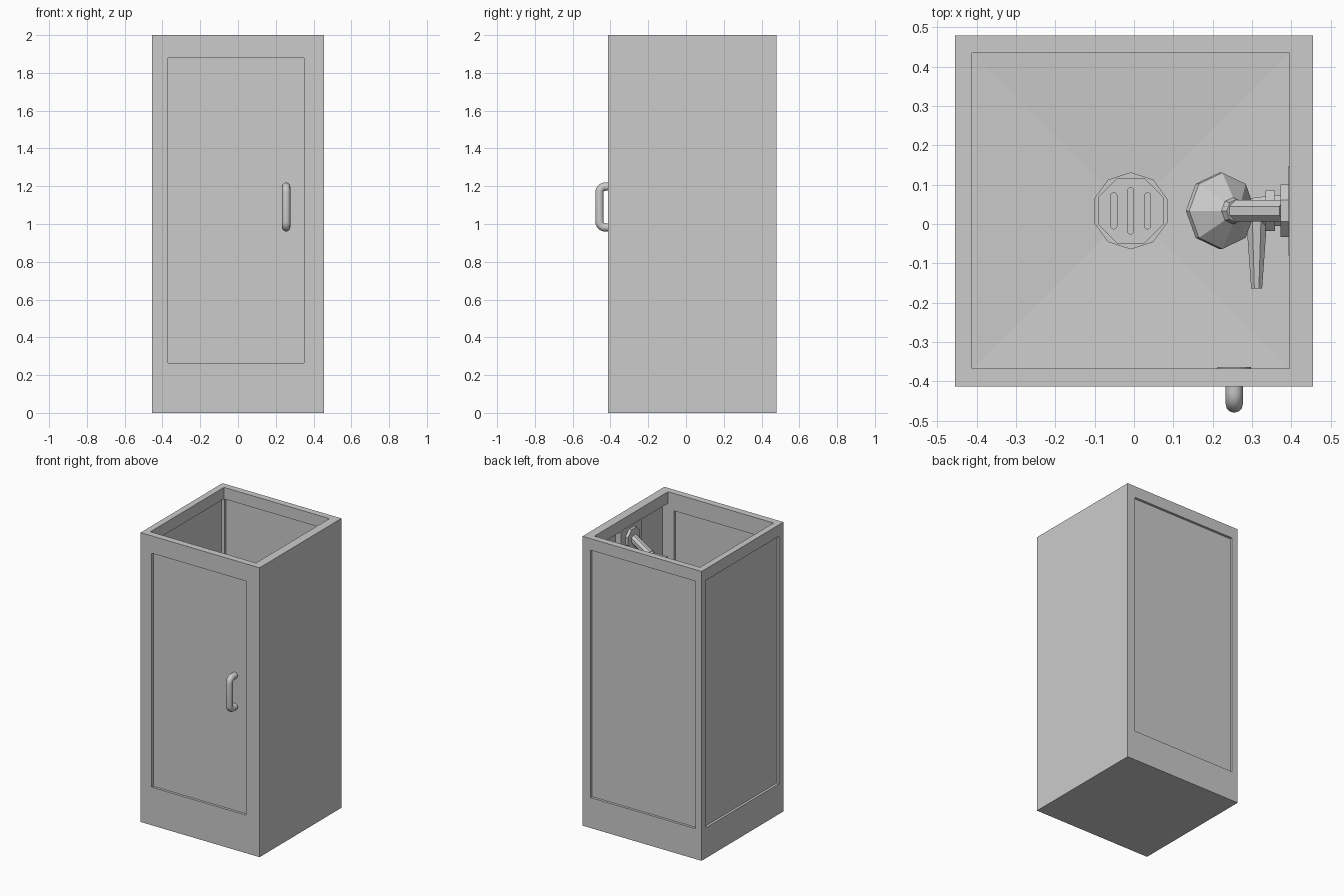
import bpy, bmesh, math
from mathutils import Vector

if "Cube" in bpy.data.objects:
    bpy.data.objects.remove(bpy.data.objects["Cube"])


def finish(name, bm):
    bmesh.ops.recalc_face_normals(bm, faces=bm.faces)
    me = bpy.data.meshes.new(name)
    bm.to_mesh(me)
    bm.free()
    ob = bpy.data.objects.new(name, me)
    bpy.context.collection.objects.link(ob)
    return ob


def box(name, x, y, z):
    bm = bmesh.new()
    bmesh.ops.create_cube(bm, size=1)
    for v in bm.verts:
        v.co = [r[0] + (c + 0.5) * (r[1] - r[0]) for c, r in zip(v.co, (x, y, z))]
    return finish(name, bm)


def lathe(name, start, axis, profile, sides, turn=0.0):
    """Flat-sided solid: profile of (distance along axis, radius)."""
    start, axis = Vector(start), Vector(axis).normalized()
    side = Vector((0, 1, 0)) if abs(axis.y) < 0.9 else Vector((1, 0, 0))
    side = (side - axis * side.dot(axis)).normalized()
    other = axis.cross(side)
    bm = bmesh.new()
    rings = []
    for d, r in profile:
        angles = [turn + 2 * math.pi * i / sides for i in range(sides)]
        rings.append([bm.verts.new(start + axis * d + r * (math.cos(a) * side + math.sin(a) * other))
                      for a in angles])
    for a, b in zip(rings, rings[1:]):
        for i in range(sides):
            j = (i + 1) % sides
            bm.faces.new((a[i], a[j], b[j], b[i]))
    bm.faces.new(rings[0])
    bm.faces.new(rings[-1])
    return finish(name, bm)


def cut(ob, cutters):
    bpy.context.view_layer.objects.active = ob
    for c in cutters:
        m = ob.modifiers.new("cut", 'BOOLEAN')
        m.operation, m.solver, m.object = 'DIFFERENCE', 'EXACT', c
        bpy.ops.object.modifier_apply(modifier=m.name)
        me = c.data
        bpy.data.objects.remove(c)
        bpy.data.meshes.remove(me)


# Interior limits, and the shared centre line of drain and fittings
IX, IY = (-0.412, 0.395), (-0.368, 0.435)
CX, CY = -0.0085, 0.0335

# Cabin body with open top, three window openings and a right wall recess
cabin = box("cabin_frame", (-0.455, 0.455), (-0.414, 0.48), (0, 2))
cut(cabin, [
    box("cut_inside", IX, IY, (0.17, 2.1)),
    box("cut_back", (-0.408, 0.393), (0.40, 0.6), (0.21, 1.92)),
    box("cut_left", (-0.6, -0.38), (-0.366, 0.433), (0.21, 1.92)),
    box("cut_front", (-0.37, 0.35), (-0.6, -0.33), (0.263, 1.88)),
    box("cut_right", (0.36, 0.437), (-0.366, 0.433), (0.21, 1.92)),
])

# Window panes, set in the middle of the walls
box("back_pane", (-0.42, 0.41), (0.453, 0.463), (0.20, 1.93))
box("left_pane", (-0.438, -0.428), (-0.378, 0.445), (0.20, 1.93))
box("door_pane", (-0.38, 0.36), (-0.397, -0.387), (0.253, 1.89))

# Floor sloping gently to the drain
bm = bmesh.new()
corners = [bm.verts.new((x, y, 0.205)) for x, y in
           ((IX[0], IY[0]), (IX[1], IY[0]), (IX[1], IY[1]), (IX[0], IY[1]))]
middle = bm.verts.new((CX, CY, 0.185))
for i in range(4):
    bm.faces.new((corners[i], corners[(i + 1) % 4], middle))
finish("shower_floor", bm)

# Drain cover with three rounded slots
lathe("drain_rim", (CX, CY, 0.172), (0, 0, 1), [(0, 0.098), (0.022, 0.098)], 10)
cover = lathe("drain_cover", (CX, CY, 0.180), (0, 0, 1), [(0, 0.09), (0.02, 0.09)], 8, math.pi / 8)
slots = []
for dx, half in ((-0.043, 0.046), (0, 0.059), (0.043, 0.046)):
    slot = lathe("cut_slot", (0, 0, 0.196), (0, 0, 1), [(0, 0.008), (0.02, 0.008)], 12, math.pi / 12)
    for v in slot.data.vertices:
        v.co.y += math.copysign(half - 0.008, v.co.y) + CY
        v.co.x += CX + dx
    slots.append(slot)
cut(cover, slots)

# Door handle: round bar bent at both ends
hx, r, out, lo, hi = 0.255, 0.022, -0.458, 0.982, 1.198
bend = 0.03
path = [(-0.39, lo)]
for cz, a0 in ((lo + bend, -90), (hi - bend, 0)):
    for i in range(6):
        a = math.radians(a0 + 18 * i)
        path.append((out + bend - bend * math.cos(a), cz + bend * math.sin(a)))
path.append((-0.39, hi))
curve = bpy.data.curves.new("door_handle", 'CURVE')
curve.dimensions = '3D'
curve.bevel_depth, curve.bevel_resolution, curve.use_fill_caps = r, 4, True
spline = curve.splines.new('POLY')
spline.points.add(len(path) - 1)
for p, (y, z) in zip(spline.points, path):
    p.co = (hx, y, z, 1)
handle = bpy.data.objects.new("door_handle", curve)
bpy.context.collection.objects.link(handle)
bpy.ops.object.select_all(action='DESELECT')
handle.select_set(True)
bpy.context.view_layer.objects.active = handle
bpy.ops.object.convert(target='MESH')
bpy.ops.object.shade_smooth_by_angle(angle=math.radians(40))

# Fixing discs on the inside of the door
for i, z in enumerate((lo, hi)):
    lathe(f"handle_fixing_{i}", (hx, -0.39, z), (0, 1, 0), [(0, 0.042), (0.026, 0.042)], 16)

# Service panel on the right wall
box("service_panel", (0.393, 0.44), (-0.08, 0.147), (0.205, 1.925))

# Shower arm with wall flange
lathe("arm_flange", (0.395, CY, 1.84), (-1, 0, 0), [(0, 0.072), (0.022, 0.072)], 8, math.pi / 8)
lathe("shower_arm", (0.385, CY, 1.84), (-0.135, 0, -0.085), [(0, 0.03), (0.165, 0.03)], 8, math.pi / 8)

# Tilted eight-sided shower head
lathe("shower_head", (0.262, CY, 1.772), (-0.5, 0, -0.87),
      [(0, 0.03), (0.02, 0.034), (0.06, 0.08), (0.075, 0.097), (0.092, 0.097), (0.098, 0.085)], 8)

# Mixer tap: flange, body and tapered lever
lathe("mixer_body", (0.395, CY, 1.1), (-1, 0, 0),
      [(0, 0.072), (0.022, 0.072), (0.022, 0.042), (0.036, 0.042), (0.036, 0.056),
       (0.06, 0.056), (0.06, 0.04), (0.105, 0.034)], 8, math.pi / 8)
lathe("mixer_lever", (0.312, CY, 1.1), (0, -1, 0), [(0, 0.03), (0.03, 0.028), (0.198, 0.015)], 8, math.pi / 8)
